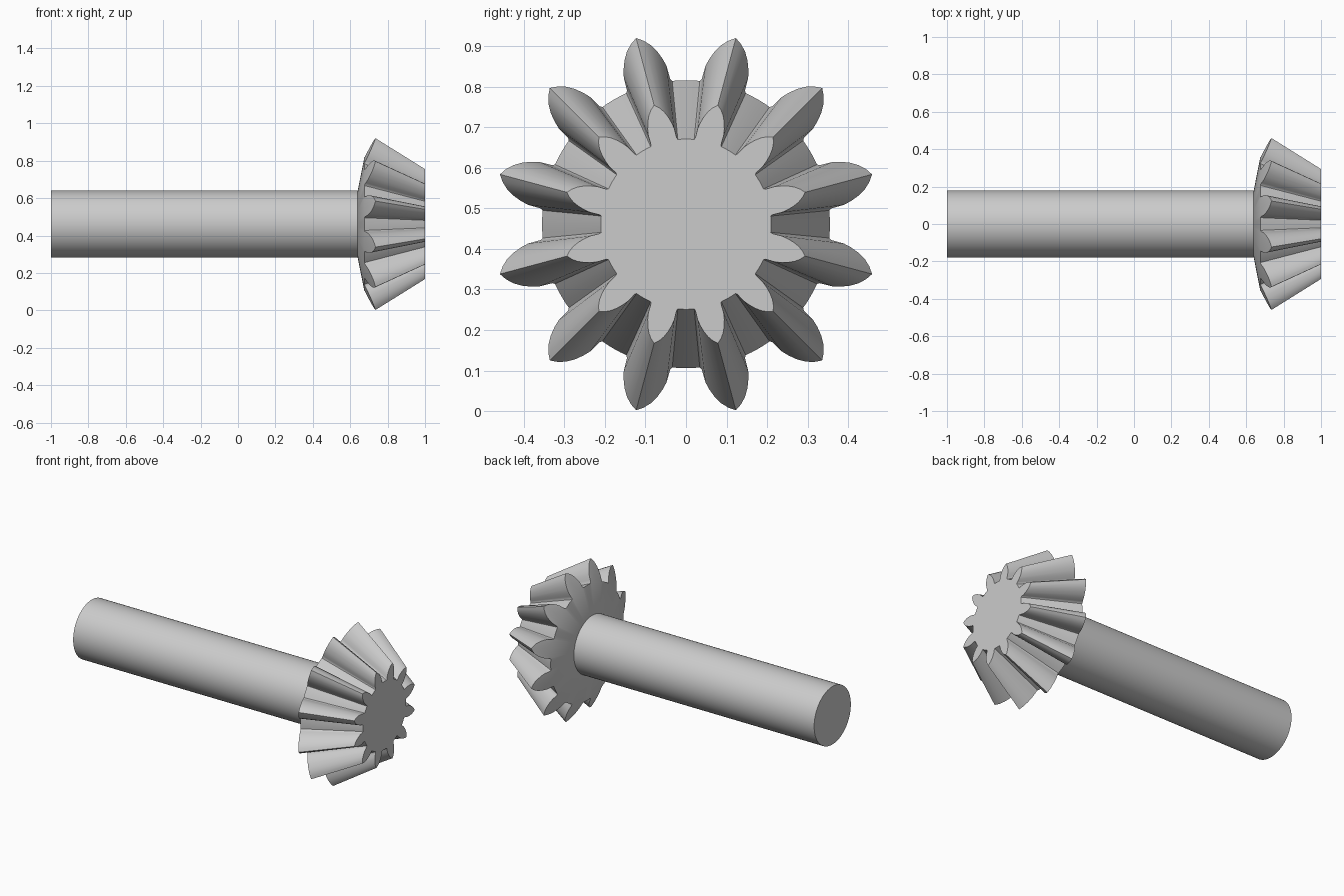
import bpy, bmesh
from math import radians, sin, cos, pi
from mathutils import Matrix

if "Cube" in bpy.data.objects:
    bpy.data.objects.remove(bpy.data.objects["Cube"], do_unlink=True)

TEETH = 12
AXIS_Z = 0.461       # height of the shaft axis
APEX = 1.47          # x where all tooth lines meet
FRONT = 1.0          # x of the small end
ROOT_R, ROOT_X, BACK_SLOPE = 0.355, 0.675, 0.5
SHAFT_R, BACK_X = 0.179, 0.64

steel = bpy.data.materials.new("steel_grey")
steel.use_nodes = True
steel.diffuse_color = (0.6, 0.6, 0.6, 1)
steel.node_tree.nodes["Principled BSDF"].inputs["Base Color"].default_value = (0.6, 0.6, 0.6, 1)


def finish(name, bm, angle):
    bmesh.ops.remove_doubles(bm, verts=bm.verts, dist=0.0004)
    bmesh.ops.recalc_face_normals(bm, faces=bm.faces)
    mesh = bpy.data.meshes.new(name)
    bm.to_mesh(mesh)
    bm.free()
    mesh.materials.append(steel)
    obj = bpy.data.objects.new(name, mesh)
    bpy.context.collection.objects.link(obj)
    bpy.ops.object.select_all(action='DESELECT')
    obj.select_set(True)
    bpy.context.view_layer.objects.active = obj
    bpy.ops.object.shade_smooth_by_angle(angle=radians(angle))
    return obj


# Shaft
bm = bmesh.new()
bmesh.ops.create_cone(bm, cap_ends=True, segments=72, radius1=SHAFT_R, radius2=SHAFT_R,
                      depth=BACK_X + 1.02,
                      matrix=Matrix.Translation(((BACK_X + 0.02 - 1) / 2, 0, AXIS_Z))
                      @ Matrix.Rotation(pi / 2, 4, 'Y'))
finish("shaft", bm, 30)

# Half tooth at the small end: (degrees off the tooth centre, radius)
half = [(12.2, 0.21), (9.5, 0.21), (8.8, 0.214), (8.5, 0.222), (8.0, 0.238),
        (7.0, 0.252), (5.6, 0.268), (3.9, 0.283), (2.0, 0.295)]
tooth = [(-a, r) for a, r in [(15, 0.21)] + half] + [(0, 0.304)] + half[::-1]
profile = [(radians(15 + i * 360 / TEETH + a), r) for i in range(TEETH) for a, r in tooth]


def point(x, r, a):
    return (x, r * sin(a), AXIS_Z + r * cos(a))


def back_end(r_front):
    # Slide along the line to the apex until it meets the back cone
    u = r_front / (APEX - FRONT)
    r = u * (APEX - ROOT_X + BACK_SLOPE * ROOT_R) / (1 + u * BACK_SLOPE)
    return ROOT_X + BACK_SLOPE * (r - ROOT_R), r


# Bevel gear: back disc, back cone of the teeth, flanks, small end
bm = bmesh.new()
rings = [[bm.verts.new(point(BACK_X, SHAFT_R, a)) for a, r in profile],
         [bm.verts.new(point(*back_end(0.21), a)) for a, r in profile],
         [bm.verts.new(point(*back_end(r), a)) for a, r in profile],
         [bm.verts.new(point(FRONT, r, a)) for a, r in profile]]
count = len(profile)
for low, high in zip(rings, rings[1:]):
    for i in range(count):
        j = (i + 1) % count
        bm.faces.new((low[i], low[j], high[j], high[i]))
bm.faces.new(rings[-1])
bm.faces.new(rings[0][::-1])
finish("bevel_gear", bm, 28)
